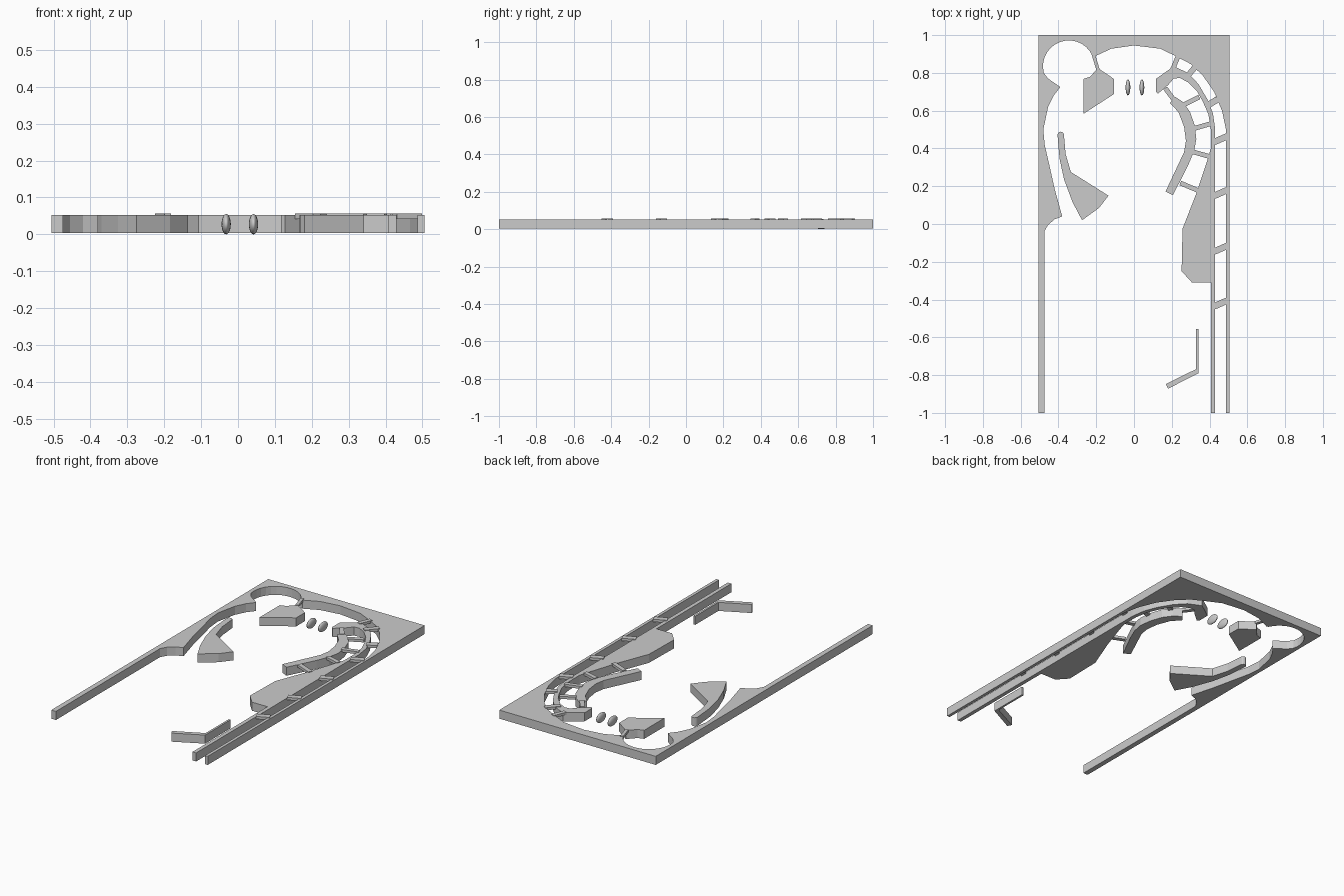
import bpy, bmesh
from math import cos, sin, radians, atan2, hypot

Z0, Z1 = 0.003, 0.053


def slab(name, pts, z0=Z0, z1=Z1):
    """Extrude a flat outline into a solid wall."""
    bm = bmesh.new()
    face = bm.faces.new([bm.verts.new((x, y, z0)) for x, y in pts])
    res = bmesh.ops.extrude_face_region(bm, geom=[face], use_keep_orig=True)
    top = [g for g in res["geom"] if isinstance(g, bmesh.types.BMVert)]
    bmesh.ops.translate(bm, verts=top, vec=(0, 0, z1 - z0))
    bmesh.ops.recalc_face_normals(bm, faces=bm.faces)
    me = bpy.data.meshes.new(name)
    bm.to_mesh(me)
    bm.free()
    ob = bpy.data.objects.new(name, me)
    bpy.context.collection.objects.link(ob)
    return ob


def arc(cx, cy, r, a0, a1, n):
    return [(cx + r * cos(radians(a0 + (a1 - a0) * i / n)),
             cy + r * sin(radians(a0 + (a1 - a0) * i / n))) for i in range(n + 1)]


def bar(name, a, b, width, z0=0.042, z1=0.057):
    """Thin slat laid across a lane from a to b."""
    length = hypot(b[0] - a[0], b[1] - a[1])
    bpy.ops.mesh.primitive_cube_add(
        size=1, location=((a[0] + b[0]) / 2, (a[1] + b[1]) / 2, (z0 + z1) / 2),
        rotation=(0, 0, atan2(b[1] - a[1], b[0] - a[0])))
    ob = bpy.context.object
    ob.name = name
    ob.scale = (length, width, z1 - z0)


# Outer frame: straight sides, left pocket, round corner pocket, top arch
left_side = [(-0.505, 1), (-0.505, -1), (-0.475, -1), (-0.475, -0.04), (-0.455, -0.005),
             (-0.42, 0.025), (-0.38, 0.04), (-0.42, 0.185), (-0.45, 0.32), (-0.473, 0.42),
             (-0.48, 0.5), (-0.455, 0.62), (-0.425, 0.68), (-0.39, 0.725), (-0.455, 0.77)]
arch = [(-0.207, 0.888), (-0.12, 0.928), (0, 0.945), (0.14, 0.928), (0.228, 0.885),
        (0.3, 0.847), (0.365, 0.785), (0.424, 0.7), (0.466, 0.6), (0.487, 0.5),
        (0.487, -1), (0.505, -1), (0.505, 1)]
slab("outer_frame", left_side + arc(-0.345, 0.835, 0.137, 195, 24, 14) + arch)

# Launch lane rail with hooked upper end and lower right block
slab("lane_rail", [
    (0.43, -1), (0.43, 0.5), (0.418, 0.585), (0.386, 0.665), (0.34, 0.742), (0.286, 0.8),
    (0.21, 0.835), (0.116, 0.768), (0.116, 0.7), (0.127, 0.69), (0.18, 0.735),
    (0.21, 0.77), (0.243, 0.773), (0.286, 0.75), (0.335, 0.7), (0.366, 0.645),
    (0.394, 0.58), (0.407, 0.5), (0.407, 0.4), (0.392, 0.35), (0.333, 0.17),
    (0.257, -0.025), (0.252, -0.25), (0.307, -0.31), (0.407, -0.31), (0.407, -1)])

# Curved inner guide
slab("inner_guide", [
    (0.19, 0.64), (0.235, 0.593), (0.265, 0.515), (0.275, 0.44), (0.265, 0.38),
    (0.167, 0.172), (0.206, 0.152), (0.287, 0.312), (0.318, 0.385), (0.33, 0.45),
    (0.322, 0.52), (0.297, 0.593), (0.26, 0.645), (0.217, 0.674)])

# Free-standing upper left block
slab("upper_left_block", [(-0.19, 0.825), (-0.106, 0.768), (-0.106, 0.688),
                          (-0.268, 0.583), (-0.268, 0.768), (-0.233, 0.779), (-0.207, 0.808)])

# Left sling with a rounded tip
slab("left_sling", arc(-0.388, 0.472, 0.017, 180, 0, 6) + [
    (-0.362, 0.37), (-0.334, 0.275), (-0.135, 0.15), (-0.185, 0.085), (-0.275, 0.02),
    (-0.325, 0.115), (-0.37, 0.235), (-0.394, 0.345)])

# Bent lower right guide
slab("lower_guide", [(0.329, -0.555), (0.341, -0.555), (0.341, -0.79), (0.18, -0.872),
                     (0.168, -0.848), (0.329, -0.768)])

# Slats across the launch lane
for i, y in enumerate((0.45, 0.165, -0.13, -0.42)):
    bar(f"lane_slat_{i}", (0.424, y - 0.016), (0.492, y + 0.014), 0.034)
bar("curve_slat_0", (0.272, 0.77), (0.327, 0.835), 0.03)
bar("curve_slat_1", (0.39, 0.628), (0.442, 0.66), 0.034)
bar("curve_slat_2", (0.205, 0.82), (0.235, 0.892), 0.025)

# Slats between rail and inner guide
for i, (a, b) in enumerate([((0.213, 0.655), (0.165, 0.72)), ((0.265, 0.632), (0.345, 0.672)),
                            ((0.315, 0.505), (0.41, 0.532)), ((0.312, 0.382), (0.4, 0.357)),
                            ((0.245, 0.217), (0.345, 0.175))]):
    bar(f"guide_slat_{i}", a, b, 0.025)

# Slat joining the arch to the upper left block
bar("pocket_slat", (-0.216, 0.9), (-0.19, 0.815), 0.018)

# Two narrow oval posts
for side, x in (("left", -0.032), ("right", 0.042)):
    bpy.ops.mesh.primitive_uv_sphere_add(segments=24, ring_count=12, radius=1,
                                         location=(x, 0.723, 0.0275))
    ob = bpy.context.object
    ob.name = f"oval_post_{side}"
    ob.scale = (0.0125, 0.042, 0.0275)
    bpy.ops.object.shade_smooth_by_angle()
